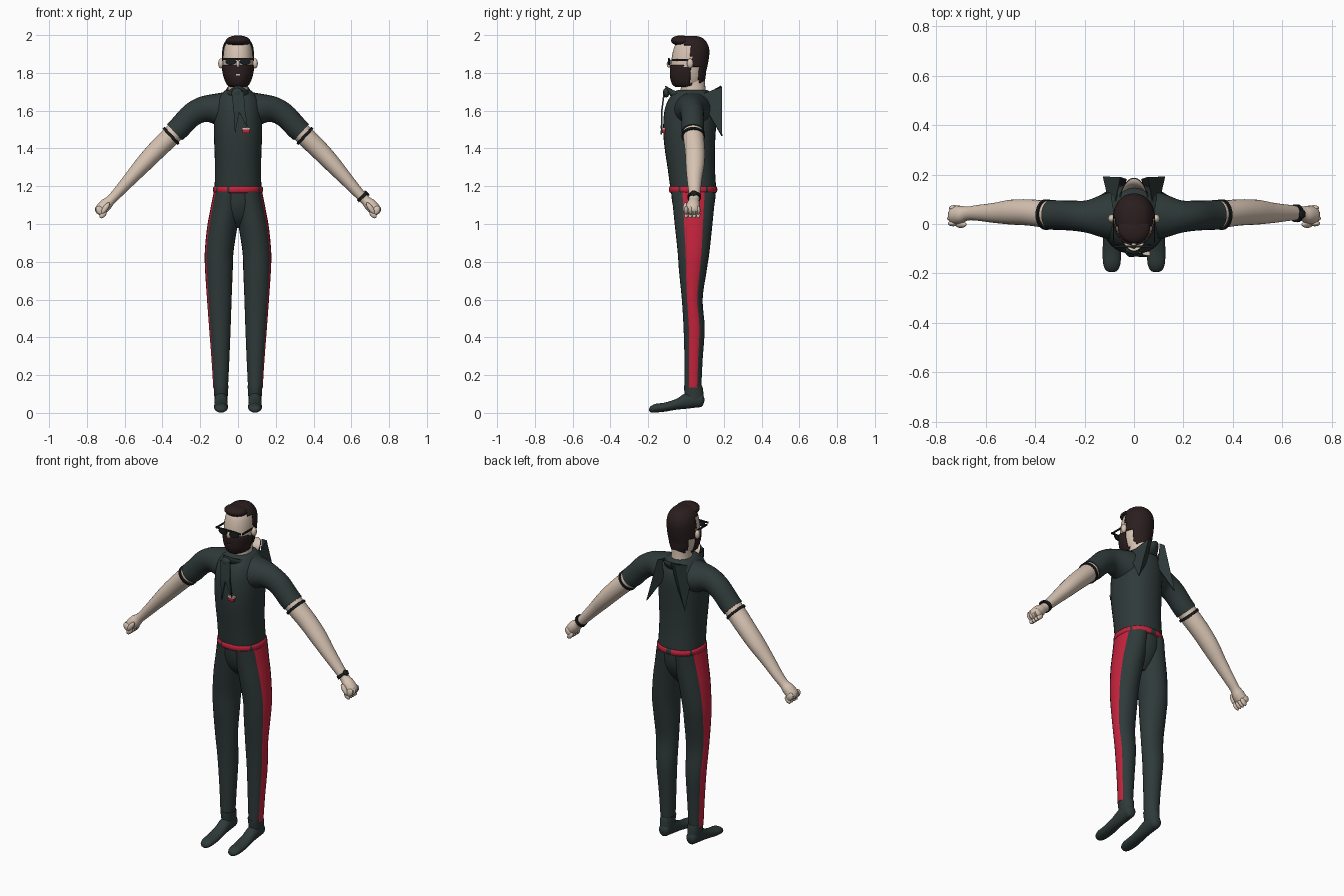
import bpy, bmesh, math
from mathutils import Vector

if "Cube" in bpy.data.objects:
    bpy.data.objects.remove(bpy.data.objects["Cube"])


def mat(name, col):
    m = bpy.data.materials.new(name)
    m.diffuse_color = (*col, 1)
    m.use_nodes = True
    m.node_tree.nodes["Principled BSDF"].inputs["Base Color"].default_value = m.diffuse_color
    return m


CLOTH = mat("dark green cloth", (0.028, 0.042, 0.041))
SKIN = mat("skin", (0.68, 0.55, 0.45))
RED = mat("red trim", (0.55, 0.017, 0.045))
HAIR = mat("dark brown hair", (0.024, 0.013, 0.013))
BLACK = mat("black", (0.010, 0.012, 0.013))


def make(name, bm, mats, angle=40):
    me = bpy.data.meshes.new(name)
    bm.to_mesh(me)
    bm.free()
    ob = bpy.data.objects.new(name, me)
    bpy.context.collection.objects.link(ob)
    for m in mats:
        me.materials.append(m)
    bpy.ops.object.select_all(action='DESELECT')
    ob.select_set(True)
    bpy.context.view_layer.objects.active = ob
    if angle:
        bpy.ops.object.shade_smooth_by_angle(angle=math.radians(angle))
    return ob


def catmull(keys, steps):
    out = []
    for i in range(len(keys) - 1):
        a, b, c, d = (keys[max(0, min(len(keys) - 1, i + k))] for k in (-1, 0, 1, 2))
        for s in range(steps):
            t = s / steps
            out.append([0.5 * (2 * q + (r - p) * t + (2 * p - 5 * q + 4 * r - w) * t * t
                               + (3 * q - p - 3 * r + w) * t ** 3) for p, q, r, w in zip(a, b, c, d)])
    return out + [list(keys[-1])]


def loft(name, keys, mats, seg=24, steps=4, power=2.0, v=(0, 1, 0), rule=None, keep=None, caps=True):
    """Skin rings (x, y, z, u radius, v radius, tilt of u in the xz plane)."""
    bm = bmesh.new()
    v = Vector(v)
    rings = []
    for x, y, z, ru, rv, tilt in catmull(keys, steps):
        t = math.radians(tilt)
        u = Vector((math.cos(t), 0, math.sin(t)))
        ring = []
        for k in range(seg):
            a = 2 * math.pi * k / seg
            c, s = math.cos(a), math.sin(a)
            c = math.copysign(abs(c) ** (2 / power), c)
            s = math.copysign(abs(s) ** (2 / power), s)
            ring.append(bm.verts.new(Vector((x, y, z)) + u * ru * c + v * rv * s))
        rings.append(ring)
    for i in range(len(rings) - 1):
        for k in range(seg):
            n = (k + 1) % seg
            f = bm.faces.new((rings[i][k], rings[i][n], rings[i + 1][n], rings[i + 1][k]))
            if rule:
                f.material_index = rule(f.calc_center_median(), (k + 0.5) * 360 / seg)
    if caps:
        bm.faces.new(rings[0])
        bm.faces.new(rings[-1])
    bmesh.ops.recalc_face_normals(bm, faces=bm.faces)
    if keep:
        drop = [f for f in bm.faces if not keep(f.calc_center_median())]
        bmesh.ops.delete(bm, geom=drop, context='FACES')
    return make(name, bm, mats)


def upright(rows):
    """Rows of (z, half width, front y, back y) to level rings."""
    return [(0, (f + b) / 2, z, w, (b - f) / 2, 0) for z, w, f, b in rows]


def blob(name, loc, size, m, rot=(0, 0, 0)):
    bm = bmesh.new()
    bmesh.ops.create_uvsphere(bm, u_segments=16, v_segments=10, radius=1)
    ob = make(name, bm, [m])
    ob.location, ob.scale, ob.rotation_euler = loc, size, rot
    return ob


def box(name, loc, size, m, rot=(0, 0, 0)):
    bm = bmesh.new()
    bmesh.ops.create_cube(bm, size=1)
    ob = make(name, bm, [m], 0)
    ob.location, ob.scale, ob.rotation_euler = loc, size, rot
    return ob


def sheet(name, pts, faces, mats, thick=0.005):
    bm = bmesh.new()
    vs = [bm.verts.new(p) for p in pts]
    for f in faces:
        bm.faces.new([vs[i] for i in f])
    bmesh.ops.recalc_face_normals(bm, faces=bm.faces)
    ob = make(name, bm, mats, 0)
    md = ob.modifiers.new("thickness", 'SOLIDIFY')
    md.thickness, md.offset = thick, 0
    return ob


# Shirt body and trouser seat
loft("shirt_body", upright([(1.18, .124, -.082, .160), (1.3, .122, -.098, .153), (1.4, .125, -.113, .153),
     (1.5, .128, -.121, .158), (1.6, .125, -.114, .163), (1.66, .112, -.092, .152),
     (1.70, .078, -.06, .125), (1.71, .06, -.04, .11)]), [CLOTH], seg=32, power=2.3)
loft("trouser_seat", upright([(1.18, .118, -.08, .158), (1.1, .115, -.07, .15), (1.03, .09, -.04, .12),
     (.98, .04, .01, .08)]), [CLOTH], seg=32)


# Belt with dark loops
def belt_rule(p, a):
    return int(any(abs(a - g) < 4 for g in (33, 90, 147, 213, 250, 327)))


loft("belt", upright([(1.165, .124, -.082, .158), (1.172, .131, -.089, .165), (1.193, .131, -.089, .165),
     (1.2, .123, -.083, .157)]), [RED, CLOTH], seg=60, steps=2, power=2.2, rule=belt_rule)

for s, side in ((1, "left"), (-1, "right")):
    def mir(rows):
        return [(s * x, y, z, u, w, s * t) for x, y, z, u, w, t in rows]

    # Trouser leg with side stripe
    def stripe(p, a):
        off = abs(a - (0 if s > 0 else 180))
        return int(min(off, 360 - off) < 30)

    loft(side + "_trouser_leg", mir([(.056, .04, 1.17, .072, .118, 0), (.066, .04, 1.08, .08, .108, 0),
         (.084, .04, .98, .08, .098, 0), (.1, .04, .85, .076, .084, 0), (.101, .036, .75, .073, .073, 0),
         (.099, .033, .6, .065, .055, 0), (.096, .043, .45, .057, .056, 0), (.093, .04, .28, .047, .048, 0),
         (.092, .037, .135, .039, .044, 0)]), [CLOTH, RED], rule=stripe)
    # Shoe: ankle cuff and foot
    loft(side + "_shoe_cuff", mir([(.09, .037, .145, .041, .047, 0), (.09, .04, .125, .038, .05, 0),
         (.09, .046, .07, .034, .048, 0), (.09, .05, .05, .028, .04, 0)]), [CLOTH])
    loft(side + "_shoe", [(s * .09, y, z, h, w, 90) for y, z, h, w in
         ((.097, .07, .008, .01), (.085, .068, .034, .028), (.05, .07, .042, .034), (0, .064, .042, .034),
          (-.05, .046, .029, .035), (-.11, .031, .024, .037), (-.16, .025, .023, .035),
          (-.187, .019, .016, .024), (-.195, .017, .005, .008))], [CLOTH], v=(1, 0, 0))

    # Sleeve, bare cuff band and dark rim
    loft(side + "_sleeve", mir([(.04, .035, 1.59, .112, .11, 90), (.12, .033, 1.605, .084, .09, 84),
         (.19, .03, 1.605, .068, .066, 72), (.25, .034, 1.573, .063, .061, 58),
         (.31, .036, 1.51, .06, .06, 48), (.336, .037, 1.486, .058, .06, 47)]), [CLOTH])
    loft(side + "_sleeve_rim", mir([(.349, .038, 1.472, .05, .052, 47), (.35, .038, 1.471, .059, .062, 47),
         (.359, .038, 1.462, .059, .062, 47), (.36, .038, 1.461, .05, .052, 47)]), [BLACK], steps=1)
    # Bare arm and hand
    loft(side + "_arm", mir([(.30, .036, 1.523, .05, .052, 47), (.36, .04, 1.461, .052, .055, 47),
         (.43, .047, 1.392, .05, .053, 46), (.5, .048, 1.318, .045, .05, 45), (.57, .045, 1.24, .036, .04, 43),
         (.64, .045, 1.162, .028, .031, 42), (.675, .042, 1.126, .026, .028, 44),
         (.70, .038, 1.102, .033, .035, 46), (.73, .035, 1.072, .03, .036, 48),
         (.742, .035, 1.06, .015, .025, 48)]), [SKIN])
    for i in range(4):
        y = .002 + i * .021
        blob(f"{side}_knuckle_{i}", (s * (.736 - .004 * abs(i - 1)), y, 1.072), (.019, .0115, .026),
             SKIN, (0, s * .6, 0))
        blob(f"{side}_fingertip_{i}", (s * .715, y, 1.05), (.024, .011, .014), SKIN, (0, s * .8, 0))
    blob(side + "_thumb", (s * .702, -.002, 1.083), (.014, .014, .036), SKIN, (0, s * -.6, 0))

    # Standing rear collar flaps
    pts = [(s * .03, .180, 1.73), (s * .125, .19, 1.465), (s * .105, .11, 1.60), (s * .075, .09, 1.69),
           (s * .04, .15, 1.60), (s * .055, .188, 1.725)]
    sheet(side + "_back_flap", pts, [(0, 5, 1, 4), (5, 3, 2, 1)], [CLOTH])

    # Ears, temples and spectacle frames
    blob(side + "_ear", (s * .09, .022, 1.85), (.015, .017, .026), SKIN)
    box(side + "_temple", (s * .083, -.03, 1.868), (.006, .095, .009), BLACK)
    bm = bmesh.new()
    bmesh.ops.create_circle(bm, cap_ends=True, segments=16, radius=1)
    ob = make(side + "_lens", bm, [BLACK], 0)
    ob.location, ob.scale = (s * .038, -.092, 1.859), (.029, .017, 1)
    ob.rotation_euler = (math.pi / 2, 0, s * .15)
    ob.modifiers.new("thickness", 'SOLIDIFY').thickness = .006

# Wrist watch
loft("watch_strap", [(.652, .044, 1.15, .033, .036, 43), (.664, .043, 1.137, .033, .036, 43)], [BLACK], steps=1)
blob("watch_face", (.682, .04, 1.163), (.018, .018, .007), BLACK, (0, .8, 0))

# Neck, skull, hair and beard
loft("neck", upright([(1.66, .07, -.05, .125), (1.7, .055, -.03, .105), (1.78, .052, -.025, .1)]), [SKIN])
HEAD = [(1.728, .035, -.05, .05), (1.74, .052, -.066, .08), (1.77, .066, -.077, .094), (1.81, .076, -.08, .099),
        (1.86, .079, -.078, .11), (1.91, .077, -.07, .116), (1.95, .068, -.056, .106), (1.98, .045, -.03, .08),
        (1.992, .015, .0, .045)]
loft("head", upright(HEAD), [SKIN], seg=36, power=2.1)
SHELL = [(z + (.004 if z > 1.9 else -.002), w + .007, f - .006, b + .008) for z, w, f, b in HEAD]


def hair_zone(p):
    return p.z > 1.962 or (p.y > .028 and p.z > 1.835) or (p.y > .07 and p.z > 1.745) or (p.y > -.01 and p.z > 1.95)


def beard_zone(p):
    mouth = abs(p.x) < .014 and 1.786 < p.z < 1.796 and p.y < 0
    return p.y < .026 and p.z < (1.84 if p.y < -.01 else 1.83) and not mouth


for nm, zone in (("hair", hair_zone), ("beard", beard_zone)):
    ob = loft(nm, upright(SHELL), [HAIR], seg=48, steps=6, power=2.1, keep=zone)
    md = ob.modifiers.new("thickness", 'SOLIDIFY')
    md.thickness, md.offset = .006, -1
blob("hair_quiff", (0, -.018, 1.968), (.066, .062, .03), HAIR, (-.1, 0, 0))
blob("nose", (0, -.085, 1.848), (.01, .017, .021), SKIN, (-.25, 0, 0))
box("spectacle_brow", (0, -.091, 1.874), (.165, .007, .009), BLACK)

# Saddle-shaped open collar, cloth outside and skin tone inside
bm = bmesh.new()
N = 32
low, top = [], []
for k in range(N):
    a = 2 * math.pi * k / N
    c, sn = math.cos(a), math.sin(a)
    low.append(bm.verts.new((.085 * c, .035 + .105 * sn, 1.655)))
    top.append(bm.verts.new((.068 * c, .0375 + .15 * sn, 1.685 + .045 * abs(sn) ** 2)))
for k in range(N):
    n = (k + 1) % N
    bm.faces.new((low[k], low[n], top[n], top[k]))
collar = make("open_collar", bm, [CLOTH, SKIN])
md = collar.modifiers.new("lining", 'SOLIDIFY')
md.thickness, md.offset, md.material_offset = .005, -1, 1

# Neck scarf knot and hanging tails
blob("scarf_knot", (-.005, -.105, 1.695), (.03, .018, .025), CLOTH)
for i, (x0, x1, x2, zt) in enumerate(((-.035, .0, -.016, 1.475), (-.01, .03, .052, 1.505))):
    sheet(f"scarf_tail_{i}", [(x0, -.115, 1.70), (x1, -.115, 1.70), (x1 + .008, -.128, 1.6), (x2, -.13, zt),
          (x0 + .012, -.128, 1.6)], [(0, 1, 2, 4), (2, 3, 4)], [CLOTH], .008)

# Chest badge
box("badge_top", (.042, -.12, 1.505), (.044, .016, .012), SKIN)
box("badge_bottom", (.042, -.12, 1.49), (.036, .016, .018), RED)
